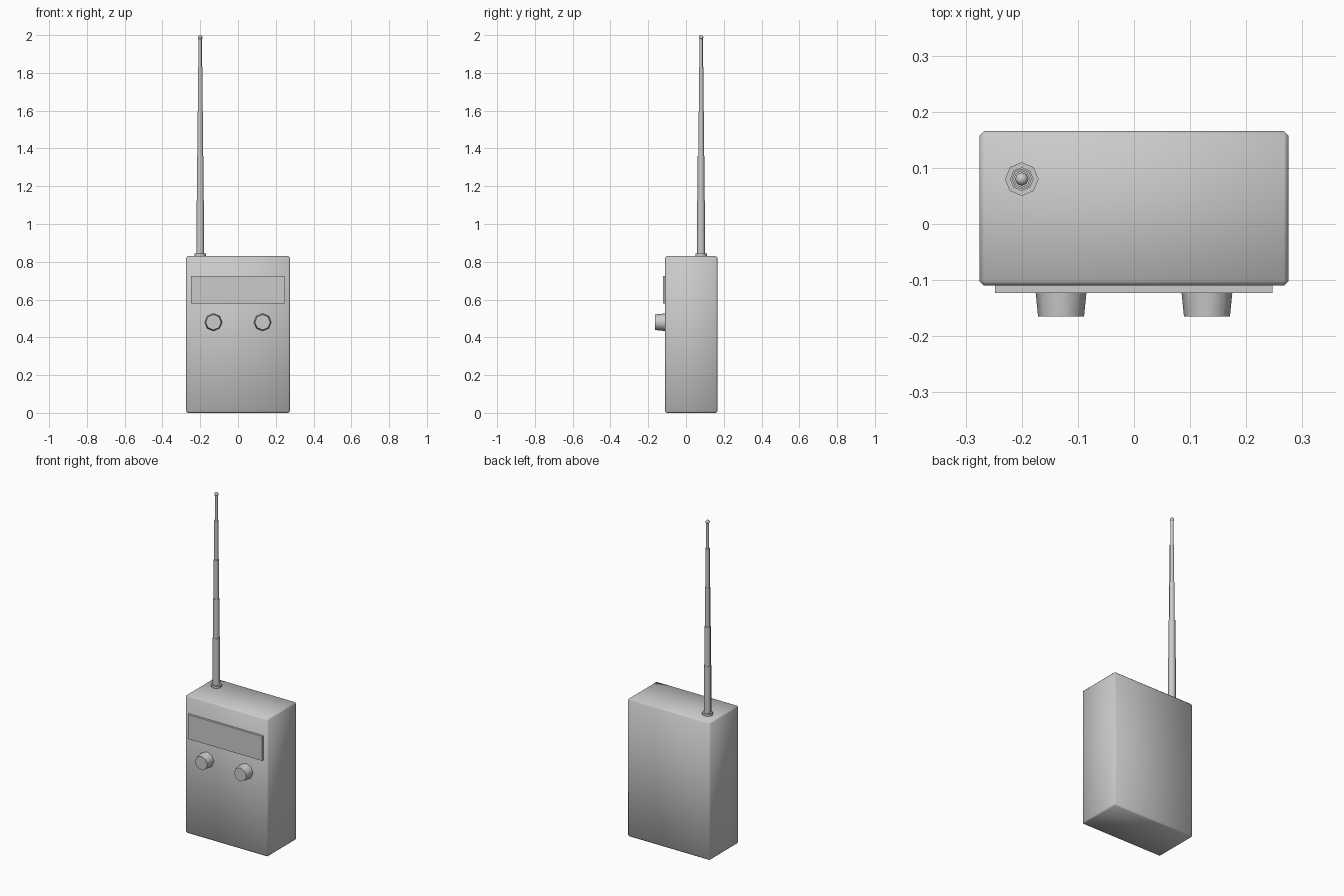
import bpy, bmesh, math
from mathutils import Matrix

cube = bpy.data.objects.get("Cube")
if cube:
    bpy.data.objects.remove(cube, do_unlink=True)

grey = bpy.data.materials.new("light grey plastic")
grey.use_nodes = True
grey.diffuse_color = (0.6, 0.6, 0.6, 1)
grey.node_tree.nodes["Principled BSDF"].inputs["Base Color"].default_value = (0.6, 0.6, 0.6, 1)


def finish(name, bm, smooth_angle=None):
    """Turn a bmesh into a named object with the grey material."""
    bmesh.ops.recalc_face_normals(bm, faces=bm.faces)
    mesh = bpy.data.meshes.new(name)
    bm.to_mesh(mesh)
    bm.free()
    mesh.materials.append(grey)
    obj = bpy.data.objects.new(name, mesh)
    bpy.context.collection.objects.link(obj)
    if smooth_angle:
        bpy.ops.object.select_all(action='DESELECT')
        obj.select_set(True)
        bpy.context.view_layer.objects.active = obj
        bpy.ops.object.shade_smooth_by_angle(angle=math.radians(smooth_angle))
    return obj


def box(name, low, high, bevel=0, smooth_angle=None):
    bm = bmesh.new()
    size = [h - l for l, h in zip(low, high)]
    mid = [(h + l) / 2 for l, h in zip(low, high)]
    bmesh.ops.create_cube(bm, size=1, matrix=Matrix.Translation(mid) @ Matrix.Diagonal((*size, 1)))
    if bevel:
        bmesh.ops.bevel(bm, geom=bm.edges[:], offset=bevel, segments=1, affect='EDGES')
    return finish(name, bm, smooth_angle)


def lathe(name, profile, place, sides=8):
    """Spin (radius, height) pairs into a closed solid with flat caps."""
    bm = bmesh.new()
    rings = [[bm.verts.new((r * math.cos(a), r * math.sin(a), h))
              for a in (math.tau * i / sides for i in range(sides))]
             for r, h in profile]
    for lower, upper in zip(rings, rings[1:]):
        for i in range(sides):
            j = (i + 1) % sides
            bm.faces.new((lower[i], lower[j], upper[j], upper[i]))
    bm.faces.new(rings[0])
    bm.faces.new(rings[-1])
    bm.transform(place)
    return finish(name, bm, 50)


# Case with softly shaded chamfers, and the raised front panel
box("case", (-0.275, -0.11, 0), (0.275, 0.166, 0.83), 0.008, 60)
box("front_panel", (-0.248, -0.123, 0.578), (0.247, -0.1, 0.725))

# Pair of tapered control knobs
for side, x in (("right", -0.13), ("left", 0.13)):
    place = Matrix.Translation((x, -0.105, 0.48)) @ Matrix.Rotation(math.pi / 2, 4, 'X')
    lathe(side + "_knob", [(0.047, 0), (0.041, 0.06)], place)

# Telescopic antenna: collar, stepped tube and round tip
mount = Matrix.Translation((-0.2, 0.08, 0))
lathe("antenna_collar", [(0.03, 0.82), (0.03, 0.843)], mount)
joints = [0.83, 1.125, 1.36, 1.595, 1.83, 1.985]
tube = []
for i, (bottom, top) in enumerate(zip(joints, joints[1:])):
    radius = 0.021 - 0.003 * i
    tube += [(radius, bottom), (radius, top)]
lathe("antenna_tube", tube, mount)

bm = bmesh.new()
bmesh.ops.create_uvsphere(bm, u_segments=8, v_segments=6, radius=0.012,
                          matrix=mount @ Matrix.Translation((0, 0, 1.988)))
finish("antenna_tip", bm, 60)
